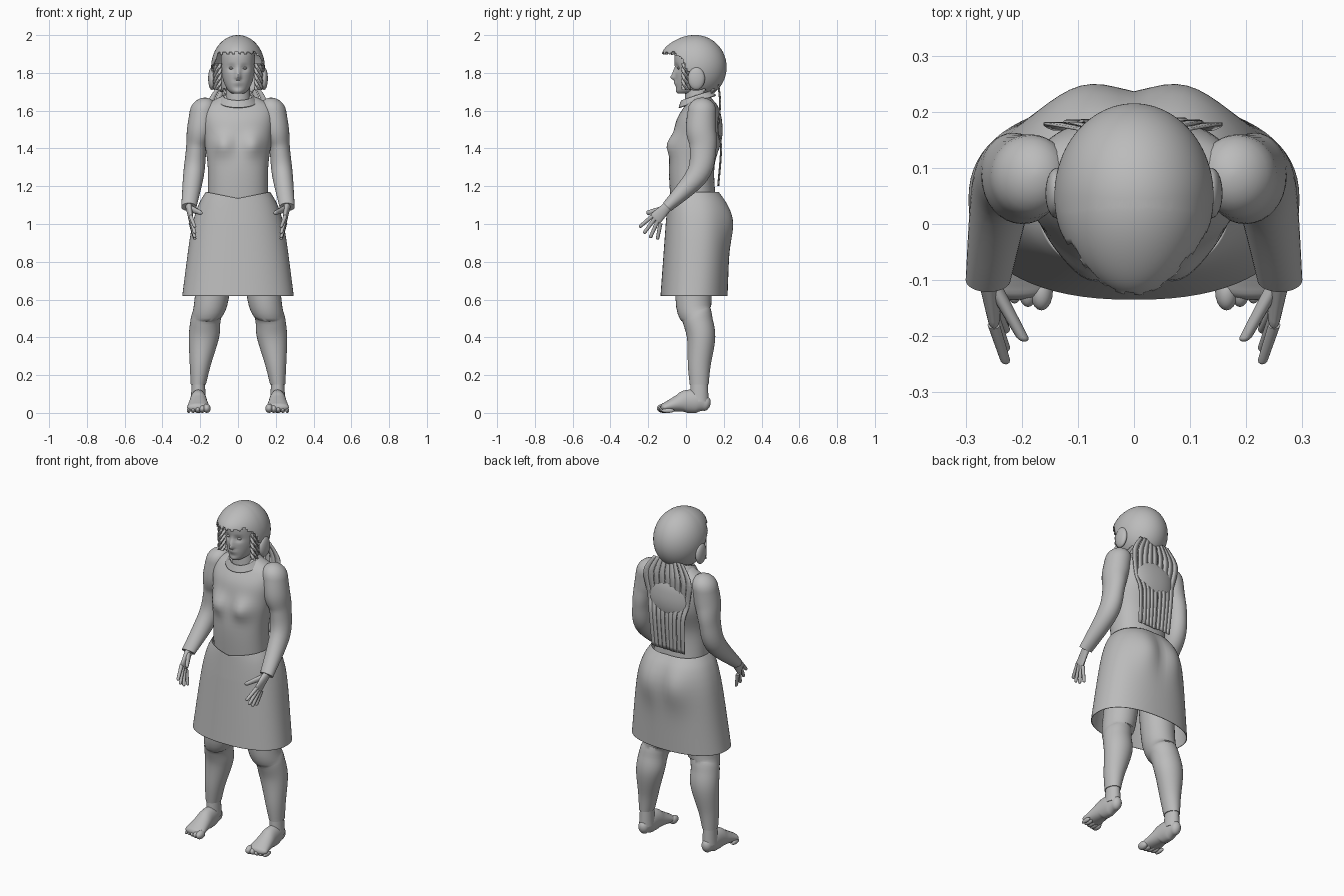
import bpy, bmesh, math, random
from mathutils import Vector

random.seed(4)
default_cube = bpy.data.objects.get("Cube")
if default_cube:
    bpy.data.objects.remove(default_cube)

grey = (0.5, 0.5, 0.5, 1)
material = bpy.data.materials.new("plain grey")
material.use_nodes = True
material.diffuse_color = grey
material.node_tree.nodes["Principled BSDF"].inputs["Base Color"].default_value = grey


def finish(name, bm, mirror=False, thickness=0):
    """Turn a bmesh into a smooth shaded object."""
    bmesh.ops.recalc_face_normals(bm, faces=bm.faces)
    mesh = bpy.data.meshes.new(name)
    bm.to_mesh(mesh)
    bm.free()
    mesh.materials.append(material)
    mesh.shade_smooth()
    mesh.set_sharp_from_angle(angle=math.radians(45))
    part = bpy.data.objects.new(name, mesh)
    bpy.context.collection.objects.link(part)
    if thickness:
        part.modifiers.new("thickness", 'SOLIDIFY').thickness = thickness
    if mirror:
        part.modifiers.new("mirror", 'MIRROR').use_mirror_merge = False


def spline(rows, steps=6):
    """Catmull-Rom interpolation between cross-sections."""
    result = []
    last = len(rows) - 1
    for i in range(last):
        neighbours = rows[max(i - 1, 0)], rows[i], rows[i + 1], rows[min(i + 2, last)]
        for step in range(steps):
            t = step / steps
            result.append([
                b + t / 2 * (c - a + t * (2 * a - 5 * b + 4 * c - d + t * (3 * (b - c) + d - a)))
                for a, b, c, d in zip(*neighbours)])
    return result + [list(rows[-1])]


def dome(row, direction):
    """Shrinking sections that round off the end of a loft."""
    x, y, z, wide, deep = row
    height = min(wide, deep)
    sections = []
    for step in range(1, 6):
        angle = math.radians(step * 17)
        centre = Vector((x, y, z)) + direction * height * math.sin(angle)
        sections.append([*centre, wide * math.cos(angle), deep * math.cos(angle)])
    return sections


def loft(bm, rows, sides=32, power=2, level=False, start=False, end=False, caps=True):
    """Skin sections of x, y, z, half width, half depth, set across the path or level."""
    rows = spline(rows)
    centres = [Vector(row[:3]) for row in rows]
    if start:
        rows = dome(rows[0], (centres[0] - centres[1]).normalized())[::-1] + rows
    if end:
        rows = rows + dome(rows[-1], (centres[-1] - centres[-2]).normalized())
    rings = []
    for i, (x, y, z, wide, deep) in enumerate(rows):
        before, after = rows[max(i - 1, 0)], rows[min(i + 1, len(rows) - 1)]
        across = Vector((0, before[2] - after[2], after[1] - before[1])).normalized()
        if level:
            across = Vector((0, 1, 0))
        ring = []
        for k in range(sides):
            angle = math.tau * k / sides
            c, s = [math.copysign(abs(v) ** (2 / power), v)
                    for v in (math.cos(angle), math.sin(angle))]
            ring.append(bm.verts.new(Vector((x + wide * c, y, z)) + across * deep * s))
        rings.append(ring)
    for lower, upper in zip(rings, rings[1:]):
        for k in range(sides):
            bm.faces.new((lower[k - 1], lower[k], upper[k], upper[k - 1]))
    if caps:
        bm.faces.new(rings[0])
        bm.faces.new(rings[-1])
    return bm


def bump(bm, x, z, wide, tall, push, front=True):
    """Softly push the front or back surface at a height, equally on both sides."""
    for v in bm.verts:
        if (v.co.y < .04) == front:
            distance = ((abs(v.co.x) - x) / wide) ** 2 + ((v.co.z - z) / tall) ** 2
            v.co.y += push * math.exp(-distance / 2)


def ball(bm, centre, radii, detail=20):
    sphere = bmesh.ops.create_uvsphere(bm, u_segments=detail, v_segments=detail, radius=1)
    for v in sphere["verts"]:
        v.co = Vector([c + p * r for c, p, r in zip(centre, v.co, radii)])
    return bm


# Torso with bust
torso = loft(bmesh.new(), [
    (0, .04, 1.1, .16, .12), (0, .03, 1.3, .16, .12), (0, .06, 1.45, .18, .13),
    (0, .07, 1.55, .19, .12), (0, .08, 1.62, .18, .09), (0, .08, 1.66, .12, .06),
    (0, .07, 1.69, .05, .04)], sides=72, power=2.3, level=True)
bump(torso, .08, 1.42, .04, .04, -.035)
finish("torso", torso)

# Skirt: flared from the hips, drawn in at the waist, dipping at the front
sections = []
for step in range(13):
    t = step / 12
    pull = t ** 6
    half = .295 - .07 * t - .055 * pull
    front = -.135 + .04 * t
    back = .22 + .02 * t - .07 * pull
    sections.append((0, (front + back) / 2, .62 + .55 * t, half, (back - front) / 2))
skirt = loft(bmesh.new(), sections, sides=72, power=2.3, level=True, caps=False)
bump(skirt, .09, 1.02, .06, .09, .03, front=False)
for v in skirt.verts:
    if v.co.y < 0 and v.co.z > 1:
        v.co.z -= .2 * (v.co.z - 1) * max(0, 1 - abs(v.co.x) / .17)
finish("skirt", skirt, thickness=.004)

# Arms, bent forward at the elbow
finish("arms", loft(bmesh.new(), [
    (.185, .085, 1.6, .07, .075), (.2, .08, 1.5, .07, .08), (.22, .09, 1.4, .055, .07),
    (.235, .06, 1.26, .055, .06), (.26, -.1, 1.09, .04, .03)], start=True), mirror=True)

# Hands: a flat palm, a fan of four fingers and a thumb
hand = loft(bmesh.new(), [(.26, -.09, 1.1, .02, .025), (.25, -.16, 1.03, .012, .035)], end=True)
for k in range(4):
    angle = math.radians(40 + 13 * k)
    length = .09 if k in (1, 2) else .08
    y, z = -.18 + .015 * k, 1.04 - .012 * k
    tip = (.23, y - length * math.cos(angle), z - length * math.sin(angle))
    loft(hand, [(.25, y, z, .011, .011), (*tip, .009, .009)], sides=12, end=True)
loft(hand, [(.25, -.11, 1.08, .015, .02), (.2, -.2, 1.06, .011, .012)], sides=12, end=True)
finish("hands", hand, mirror=True)

# Legs
finish("legs", loft(bmesh.new(), [
    (.1, .06, 1, .1, .1), (.14, .04, .6, .09, .095), (.17, .06, .5, .08, .08),
    (.18, .08, .4, .08, .075), (.2, .07, .25, .055, .06), (.21, .07, .15, .04, .05)]), mirror=True)

# Feet: ankle, sole and five toes
foot = loft(bmesh.new(), [(.21, .07, .16, .035, .045), (.21, .07, .06, .04, .05)])
loft(foot, [
    (.21, .1, .05, .03, .04), (.21, .06, .06, .04, .06), (.21, 0, .06, .045, .06),
    (.21, -.04, .05, .05, .045), (.21, -.11, .03, .06, .025)], start=True, end=True)
for k in range(5):
    size = .024 - .003 * k
    ball(foot, (.165 + .024 * k, -.12 + .006 * k, size), (size * .85, .034, size))
finish("feet", foot, mirror=True)

# Head with eye sockets, nose, lips and chin
head = loft(bmesh.new(), [
    (0, .01, 1.69, .03, .05), (0, .025, 1.71, .055, .075), (0, .045, 1.76, .078, .1),
    (0, .05, 1.82, .088, .108), (0, .05, 1.9, .088, .11), (0, .05, 1.95, .06, .08)],
    sides=120, power=2.1, level=True)
bump(head, .035, 1.825, .015, .01, .013)
bump(head, 0, 1.775, .01, .01, -.024)
bump(head, 0, 1.8, .01, .015, -.014)
for lip in (1.75, 1.738):
    bump(head, 0, lip, .017, .004, -.009)
bump(head, 0, 1.7, .02, .01, -.006)
finish("head", head)
finish("eyes", ball(bmesh.new(), (.035, -.035, 1.825), (.014, .012, .007)), mirror=True)

# Neck and collar
finish("neck", loft(bmesh.new(), [(0, .06, 1.6, .07, .07), (0, .06, 1.76, .06, .06)]))
finish("collar", loft(bmesh.new(), [(0, .05, 1.68, .08, .08), (0, .06, 1.65, .105, .105)],
                      caps=False), thickness=.008)

# Hair cap with a fringe jutting forward and a ragged hairline
cap = ball(bmesh.new(), (0, .05, 1.83), (.142, .165, .17), detail=96)
bump(cap, 0, 1.92, .08, .05, -.03)


def below_hairline(point):
    ragged = .01 * math.sin(point.x * 190) + random.uniform(-.004, .004)
    line = min(1.9, 1.82 - point.y * 1.6)
    return point.z + ragged < (line if point.y < .01 else 1.7)


bare = [v for v in cap.verts if below_hairline(v.co)]
bmesh.ops.delete(cap, geom=bare, context='VERTS')
finish("hair_cap", cap, thickness=.006)

# Ear covers and twisted side locks
finish("ear_covers", ball(bmesh.new(), (.138, .055, 1.77), (.02, .045, .06)), mirror=True)
locks = bmesh.new()
for k in range(4):
    coil = []
    for step in range(8):
        angle = step + k * math.pi / 2
        coil.append((.108 + .014 * math.cos(angle), .016 * math.sin(angle),
                     1.85 - .02 * step, .01, .01))
    loft(locks, coil, sides=8, level=True)
finish("side_locks", locks, mirror=True)

# Long hair hanging in flat strips down the back
hair = bmesh.new()
strips = 9
fall = spline([(.1, .17, 1.74), (.16, .18, 1.64), (.14, .17, 1.5), (.12, .185, 1.4), (.11, .17, 1.2)])
for k in range(strips):
    left = 2 * k / strips - 1
    right = left + 2 / strips - .02
    lift = random.uniform(0, .006)
    pairs = [[hair.verts.new((half * side, y + lift, z)) for side in (left, right)]
             for half, y, z in fall]
    for (a, b), (c, d) in zip(pairs, pairs[1:]):
        hair.faces.new((a, b, d, c))
finish("back_hair", hair, thickness=.005)
